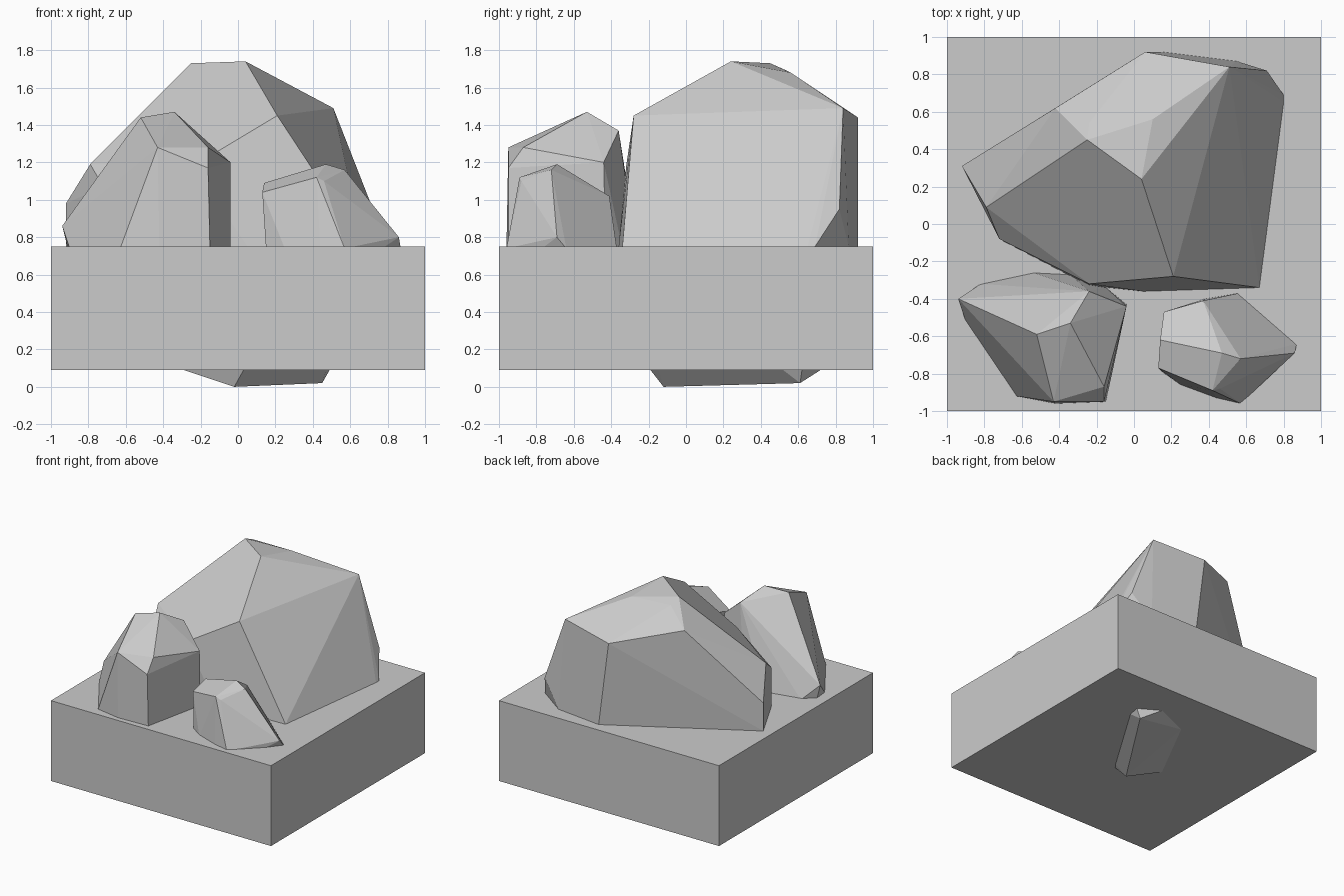
import bpy, bmesh
from math import radians

old = bpy.data.objects.get("Cube")
if old:
    bpy.data.objects.remove(old, do_unlink=True)

GROUND = .75       # top of the base block
UNDERSIDE = .09    # bottom of the base block

# One stone material for everything
stone = bpy.data.materials.new("stone grey")
stone.use_nodes = True
colour = (.6, .6, .6, 1)
stone.diffuse_color = colour
stone.node_tree.nodes["Principled BSDF"].inputs["Base Color"].default_value = colour


def finish(name, bm):
    """Turn a bmesh into a flat-shaded stone object."""
    bmesh.ops.recalc_face_normals(bm, faces=bm.faces)
    mesh = bpy.data.meshes.new(name)
    bm.to_mesh(mesh)
    bm.free()
    mesh.materials.append(stone)
    obj = bpy.data.objects.new(name, mesh)
    bpy.context.scene.collection.objects.link(obj)
    return obj


def at_height(outline, height):
    """Lift a flat outline to the given height."""
    return [(x, y, height) for x, y in outline]


def rock(name, corners):
    """Faceted boulder: the convex hull of its corners, near-flat facets merged."""
    bm = bmesh.new()
    for corner in corners:
        bm.verts.new(corner)
    hull = bmesh.ops.convex_hull(bm, input=bm.verts)
    loose = {v for key in ("geom_interior", "geom_unused") for v in hull[key]
             if isinstance(v, bmesh.types.BMVert)}
    bmesh.ops.delete(bm, geom=list(loose), context="VERTS")
    bmesh.ops.dissolve_limit(bm, angle_limit=radians(4), verts=bm.verts, edges=bm.edges)
    return finish(name, bm)


# Square base block
bm = bmesh.new()
bmesh.ops.create_cube(bm, size=2)
for v in bm.verts:
    v.co.z = GROUND if v.co.z > 0 else UNDERSIDE
finish("base_block", bm)

# Large boulder, which pokes out under the block
large_crown = [
    (.04, .24, 1.74), (-.25, .45, 1.73), (.1, .56, 1.68), (-.24, .54, 1.69),
    (.51, .84, 1.49), (.06, .92, 1.44), (-.42, .62, 1.56), (.21, -.28, 1.45),
    (-.24, -.32, 1.18), (-.79, .09, 1.19), (-.72, -.08, 1.07), (-.92, .31, .98),
    (.71, .82, .95),
]
large_foot = [
    (.67, -.34), (.05, -.36), (-.24, -.33), (-.72, -.08), (-.92, .31),
    (.15, .92), (.55, .87), (.8, .69), (.8, .65), (.76, .61),
]
large_root = [(.03, -.19), (.49, .62), (.32, .72), (.02, .59), (-.29, -.01)]
large_tip = [(-.02, -.12, 0), (.45, .61, .02)]
rock("large_boulder", large_crown + at_height(large_foot, GROUND)
     + at_height(large_root, UNDERSIDE) + large_tip)

# Medium boulder at the front, on the -x side
medium_crown = [
    (-.34, -.53, 1.47), (-.52, -.59, 1.44), (-.24, -.36, 1.37), (-.43, -.95, 1.28),
    (-.16, -.87, 1.28), (-.39, -.95, 1.24), (-.16, -.95, 1.17), (-.04, -.44, 1.2),
    (-.94, -.4, .86),
]
medium_foot = [
    (-.15, -.95), (-.42, -.96), (-.63, -.92), (-.9, -.52), (-.91, -.4),
    (-.82, -.32), (-.54, -.26), (-.34, -.27), (-.15, -.34), (-.04, -.43),
]
rock("medium_boulder", medium_crown + at_height(medium_foot, GROUND - .01))

# Small boulder at the front, on the +x side
small_crown = [
    (.47, -.69, 1.19), (.57, -.72, 1.16), (.57, -.73, 1.11), (.42, -.89, 1.12),
    (.46, -.88, 1.1), (.14, -.62, 1.09), (.13, -.77, 1.04), (.37, -.41, 1.02),
    (.16, -.47, 1), (.86, -.69, .8),
]
small_foot = [
    (.57, -.96), (.44, -.93), (.25, -.86), (.15, -.79), (.16, -.47),
    (.38, -.4), (.56, -.37), (.87, -.64), (.77, -.77),
]
rock("small_boulder", small_crown + at_height(small_foot, GROUND - .01))
